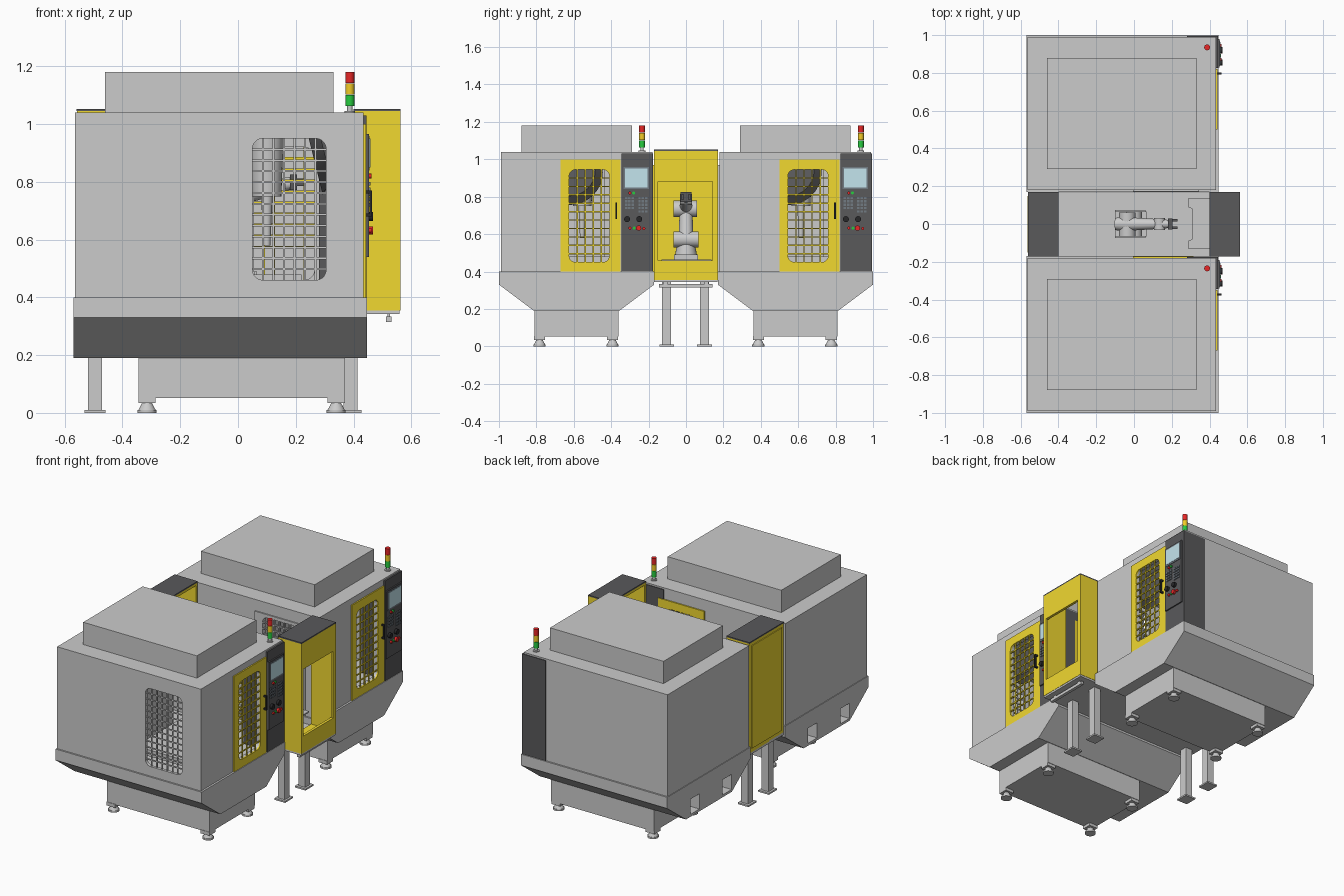
import bpy, bmesh, math
from mathutils import Vector

if "Cube" in bpy.data.objects:
    bpy.data.objects.remove(bpy.data.objects["Cube"])


def material(name, rgb):
    m = bpy.data.materials.new(name)
    m.diffuse_color = (*rgb, 1)
    m.use_nodes = True
    m.node_tree.nodes["Principled BSDF"].inputs["Base Color"].default_value = m.diffuse_color
    return m


YELLOW = material("yellow", (0.88, 0.69, 0.03))
DARK = material("dark_grey", (0.10, 0.10, 0.105))
BLACK = material("black", (0.02, 0.02, 0.022))
KEY = material("key_grey", (0.17, 0.20, 0.23))
SCREEN = material("screen_blue", (0.55, 0.78, 0.85))
RED = material("red", (0.8, 0.02, 0.02))
AMBER = material("amber", (0.9, 0.6, 0.02))
GREEN = material("green", (0.02, 0.6, 0.05))


def finish(name, bm, mat=None, smooth=False):
    bmesh.ops.recalc_face_normals(bm, faces=bm.faces)
    me = bpy.data.meshes.new(name)
    bm.to_mesh(me)
    bm.free()
    ob = bpy.data.objects.new(name, me)
    bpy.context.collection.objects.link(ob)
    if mat:
        me.materials.append(mat)
    bpy.ops.object.select_all(action='DESELECT')
    ob.select_set(True)
    bpy.context.view_layer.objects.active = ob
    if smooth:
        bpy.ops.object.shade_smooth_by_angle(angle=math.radians(35))
    return ob


def boxes(name, bounds, mat=None):
    """Boxes given as (x0, x1, y0, y1, z0, z1), all in one mesh."""
    bm = bmesh.new()
    for x0, x1, y0, y1, z0, z1 in bounds:
        for v in bmesh.ops.create_cube(bm, size=1)['verts']:
            v.co = ((x0 + x1) / 2 + v.co.x * (x1 - x0), (y0 + y1) / 2 + v.co.y * (y1 - y0),
                    (z0 + z1) / 2 + v.co.z * (z1 - z0))
    return finish(name, bm, mat)


def prism(name, axis, pts, a, b, mat=None):
    """Outline in the plane across the axis, extruded from a to b."""
    bm = bmesh.new()
    put = {'x': lambda u, v: (a, u, v), 'y': lambda u, v: (u, a, v), 'z': lambda u, v: (u, v, a)}[axis]
    f = bm.faces.new([bm.verts.new(put(u, v)) for u, v in pts])
    new = bmesh.ops.extrude_face_region(bm, geom=[f])['geom']
    move = Vector([b - a if k == axis else 0 for k in 'xyz'])
    bmesh.ops.translate(bm, vec=move, verts=[g for g in new if isinstance(g, bmesh.types.BMVert)])
    return finish(name, bm, mat)


def rods(name, parts, mat=None, seg=24):
    """Cylinders or cones given as (start, end, r_start, r_end)."""
    bm = bmesh.new()
    for p, q, r1, r2 in parts:
        p, q = Vector(p), Vector(q)
        d = q - p
        m = d.to_track_quat('Z', 'Y').to_matrix().to_4x4()
        m.translation = (p + q) / 2
        bmesh.ops.create_cone(bm, cap_ends=True, segments=seg, radius1=r1, radius2=r2, depth=d.length, matrix=m)
    return finish(name, bm, mat, True)


def rounded(u0, u1, v0, v1, r=0.035, n=5):
    pts = []
    for k, (cu, cv) in enumerate([(u1 - r, v1 - r), (u0 + r, v1 - r), (u0 + r, v0 + r), (u1 - r, v0 + r)]):
        for i in range(n + 1):
            t = math.pi / 2 * (k + i / n)
            pts.append((cu + r * math.cos(t), cv + r * math.sin(t)))
    return pts


def rect(u0, u1, v0, v1):
    return [(u0, v0), (u1, v0), (u1, v1), (u0, v1)]


def cut(ob, cutter):
    cutter.hide_render = True
    bpy.context.view_layer.objects.active = ob
    mod = ob.modifiers.new("cut", 'BOOLEAN')
    mod.operation, mod.solver, mod.object = 'DIFFERENCE', 'EXACT', cutter
    bpy.ops.object.modifier_apply(modifier=mod.name)
    bpy.data.objects.remove(cutter)


def grille(name, axis, win, pos, nu, nv, mat=None, w=0.0035):
    u0, u1, v0, v1 = win
    bars = [(u0 + (u1 - u0) * i / nu + s, v0, v1) for i in range(1, nu) for s in (0,)]
    uv = [(u - w, u + w, a, b) for u, a, b in bars]
    uv += [(u0, u1, v - w, v + w) for v in (v0 + (v1 - v0) * j / nv for j in range(1, nv))]
    t = (pos - 0.003, pos + 0.003)
    return boxes(name, [(*t, *q) if axis == 'x' else (q[0], q[1], *t, q[2], q[3]) for q in uv], mat)


def window_door(name, axis, outer, win, a, b, nu, nv, mat=None):
    door = prism(name, axis, rect(*outer), a, b, mat)
    cut(door, prism("cutter", axis, rounded(*win), a - 0.02, b + 0.02))
    grille(name + "_grille", axis, win, (a + b) / 2, nu, nv, mat)


SIDE_WIN = (0.05, 0.305, 0.46, 0.95)
CELL_WIN = (0.055, 0.265, 0.46, 0.92)


def machine(tag, c, cell_door):
    # hollow cabinet with front and side windows
    body = boxes(tag + "_cabinet", [(-0.565, 0.435, c - 0.405, c + 0.405, 0.39, 1.04)])
    cut(body, boxes("cutter", [(-0.545, 0.415, c - 0.385, c + 0.385, 0.41, 1.02)]))
    front_win = (c - 0.04, c + 0.175, 0.45, 0.945)
    cut(body, prism("cutter", 'x', rounded(*front_win), 0.38, 0.5))
    cut(body, prism("cutter", 'y', rounded(*SIDE_WIN), c - 0.45, c - 0.35))
    grille(tag + "_side_grille", 'y', SIDE_WIN, c - 0.395, 7, 13)
    if cell_door:
        cut(body, prism("cutter", 'y', rounded(*CELL_WIN), c + 0.35, c + 0.45))
        window_door(tag + "_loading_door", 'y', (-0.005, 0.315, 0.4, 0.97), CELL_WIN,
                    c + 0.403, c + 0.413, 6, 12, YELLOW)
    else:
        window_door(tag + "_loading_door", 'y', (-0.005, 0.345, 0.4, 0.97), SIDE_WIN,
                    c - 0.413, c - 0.403, 7, 13)
    window_door(tag + "_front_door", 'x', (c - 0.085, c + 0.235, 0.4, 1.0), front_win, 0.433, 0.443, 5, 11, YELLOW)
    boxes(tag + "_roof_cover", [(-0.46, 0.33, c - 0.295, c + 0.295, 1.035, 1.18)])
    # tapered lower pan with rear openings, plinth and feet
    pan = prism(tag + "_lower_pan", 'x', [(c - 0.415, 0.4), (c - 0.415, 0.33), (c - 0.228, 0.19), (c + 0.228, 0.19),
                                         (c + 0.415, 0.33), (c + 0.415, 0.4)], -0.569, 0.447)
    for y in (-0.18, 0.14):
        cut(pan, boxes("cutter", [(-0.6, -0.47, c + y - 0.045, c + y + 0.045, 0.205, 0.3)]))
    boxes(tag + "_plinth", [(-0.345, 0.37, c - 0.225, c + 0.225, 0.052, 0.2)])
    feet = [(x, c + y) for x in (-0.315, 0.34) for y in (-0.198, 0.192)]
    rods(tag + "_feet", [q for x, y in feet for q in (
        ((x, y, 0), (x, y, 0.01), 0.033, 0.033), ((x, y, 0.01), (x, y, 0.034), 0.03, 0.017))])
    boxes(tag + "_foot_pads", [(x - 0.03, x + 0.03, y - 0.03, y + 0.03, 0.034, 0.056) for x, y in feet])
    # machining space: column, table, tool turret, spindle
    boxes(tag + "_column", [(-0.5, -0.15, c - 0.15, c + 0.15, 0.4, 1.0)])
    boxes(tag + "_table", [(-0.12, 0.22, c - 0.26, c + 0.26, 0.44, 0.48), (-0.05, 0.15, c - 0.12, c + 0.12, 0.4, 0.44)])
    rods(tag + "_tool_turret", [((0.25, c - 0.04, 0.93), (0.29, c - 0.04, 0.94), 0.18, 0.14)], DARK, 32)
    rods(tag + "_spindle", [((0.1, c + 0.03, 0.75), (0.1, c + 0.03, 1.0), 0.05, 0.06),
                            ((0.1, c + 0.03, 0.58), (0.1, c + 0.03, 0.75), 0.012, 0.02)])
    # control corner
    a, b = c + 0.24, c + 0.395
    boxes(tag + "_control_corner", [(0.28, 0.445, a, c + 0.409, 0.392, 1.03)], DARK)
    boxes(tag + "_control_panel", [(0.44, 0.453, a + 0.004, b, 0.54, 0.965)], DARK)
    boxes(tag + "_screen_bezel", [(0.45, 0.456, a + 0.012, b - 0.008, 0.84, 0.958)], KEY)
    boxes(tag + "_screen", [(0.455, 0.458, a + 0.02, b - 0.016, 0.85, 0.95)], SCREEN)
    boxes(tag + "_keys", [(0.45, 0.458, a + 0.018 + i * 0.018, a + 0.031 + i * 0.018, z, z + 0.012)
                          for i in range(7) for z in (0.715, 0.733, 0.751, 0.769, 0.787)
                          if not (i == 3 or (i < 3 and z < 0.72))], KEY)

    def knob(name, spots, r, reach, mat):
        rods(tag + name, [((0.45, a + y, z), (reach, a + y, z), r, r) for y, z in spots], mat, 16)
    knob("_red_buttons", [(0.045, 0.82), (0.12, 0.63), (0.045, 0.632)], 0.008, 0.462, RED)
    knob("_emergency_stop", [(0.092, 0.632)], 0.014, 0.468, RED)
    knob("_green_buttons", [(0.065, 0.82), (0.068, 0.632)], 0.008, 0.46, GREEN)
    knob("_dials", [(0.03, 0.68), (0.095, 0.68)], 0.016, 0.468, BLACK)
    y = c + 0.212
    boxes(tag + "_door_handle", [(0.455, 0.464, y - 0.005, y + 0.005, 0.68, 0.77),
                                 (0.44, 0.46, y - 0.005, y + 0.005, 0.68, 0.69),
                                 (0.44, 0.46, y - 0.005, y + 0.005, 0.76, 0.77)], BLACK)
    # signal tower
    x, y = 0.387, c + 0.35
    rods(tag + "_tower_base", [((x, y, 1.035), (x, y, 1.046), 0.018, 0.018), ((x, y, 1.046), (x, y, 1.062), 0.009, 0.009)])
    for n, (nm, m) in enumerate((("green", GREEN), ("amber", AMBER), ("red", RED))):
        z = 1.062 + n * 0.04
        rods(f"{tag}_tower_{nm}", [((x, y, z), (x, y, z + 0.039), 0.0155, 0.0155)], m)


machine("left_machine", -0.585, True)
machine("right_machine", 0.585, False)

# robot cell: front and rear housings with caps, base, legs
front = boxes("cell_front_housing", [(0.4, 0.562, -0.172, 0.17, 0.355, 1.045)], YELLOW)
cut(front, boxes("cutter", [(0.38, 0.545, -0.157, 0.155, 0.375, 1.03)]))
cut(front, boxes("cutter", [(0.5, 0.6, -0.15, 0.143, 0.46, 0.88)]))
rear = boxes("cell_rear_housing", [(-0.558, -0.4, -0.172, 0.17, 0.355, 1.045)], YELLOW)
cut(rear, boxes("cutter", [(-0.543, -0.38, -0.157, 0.155, 0.375, 1.03)]))
boxes("cell_rear_panel", [(-0.563, -0.55, -0.15, 0.148, 0.38, 1.025)], YELLOW)
boxes("cell_caps", [(0.4, 0.562, -0.172, 0.17, 1.045, 1.053), (-0.56, -0.4, -0.172, 0.17, 1.045, 1.053)], DARK)
boxes("cell_base", [(-0.558, 0.56, -0.17, 0.168, 0.343, 0.36)])
boxes("cell_cross_rail", [(0.512, 0.532, -0.145, 0.142, 0.314, 0.333), (0.517, 0.527, -0.12, -0.1, 0.33, 0.345),
                          (0.517, 0.527, 0.1, 0.12, 0.33, 0.345)])
spots = [(x, y) for x in (-0.495, 0.39) for y in (-0.103, 0.1)]
boxes("cell_legs", [(x - 0.024, x + 0.024, y - 0.024, y + 0.024, 0.008, 0.345) for x, y in spots])
boxes("cell_leg_plates", [(x - 0.037, x + 0.037, y - 0.04, y + 0.04, 0, 0.01) for x, y in spots])
tray = prism("part_tray", 'z', [(0.285, -0.13), (0.4, -0.13), (0.4, 0.135), (0.285, 0.135), (0.285, 0.09),
                               (0.31, 0.08), (0.31, -0.08), (0.285, -0.09)], 0.455, 0.463)
boxes("tray_supports", [(0.34, 0.36, y - 0.01, y + 0.01, 0.355, 0.457) for y in (-0.1, 0.1)])

# six-axis handling robot
boxes("robot_pedestal", [(-0.1, 0.06, -0.075, 0.075, 0.355, 0.45), (-0.1, 0.065, -0.065, 0.065, 0.45, 0.49)])
rods("robot_turret", [((-0.015, 0, 0.49), (-0.015, 0, 0.56), 0.058, 0.046)])
rods("robot_shoulder", [((0, -0.066, 0.572), (0, 0.066, 0.572), 0.043, 0.043)])
rods("robot_lower_arm", [((0, 0, 0.57), (-0.035, 0, 0.73), 0.04, 0.034)])
rods("robot_elbow", [((-0.035, -0.066, 0.735), (-0.035, 0.06, 0.735), 0.044, 0.044),
                     ((-0.1, 0, 0.735), (-0.035, 0, 0.74), 0.032, 0.042)])
rods("robot_forearm", [((-0.035, 0, 0.745), (0.13, 0, 0.78), 0.036, 0.026)])
rods("robot_wrist", [((0.135, -0.032, 0.785), (0.135, 0.032, 0.785), 0.03, 0.03),
                     ((0.13, 0, 0.787), (0.185, 0, 0.795), 0.024, 0.022)])
boxes("robot_gripper", [(0.18, 0.205, -0.03, 0.03, 0.772, 0.825), (0.2, 0.23, -0.026, -0.012, 0.785, 0.812),
                        (0.2, 0.23, 0.012, 0.026, 0.785, 0.812)], DARK)
